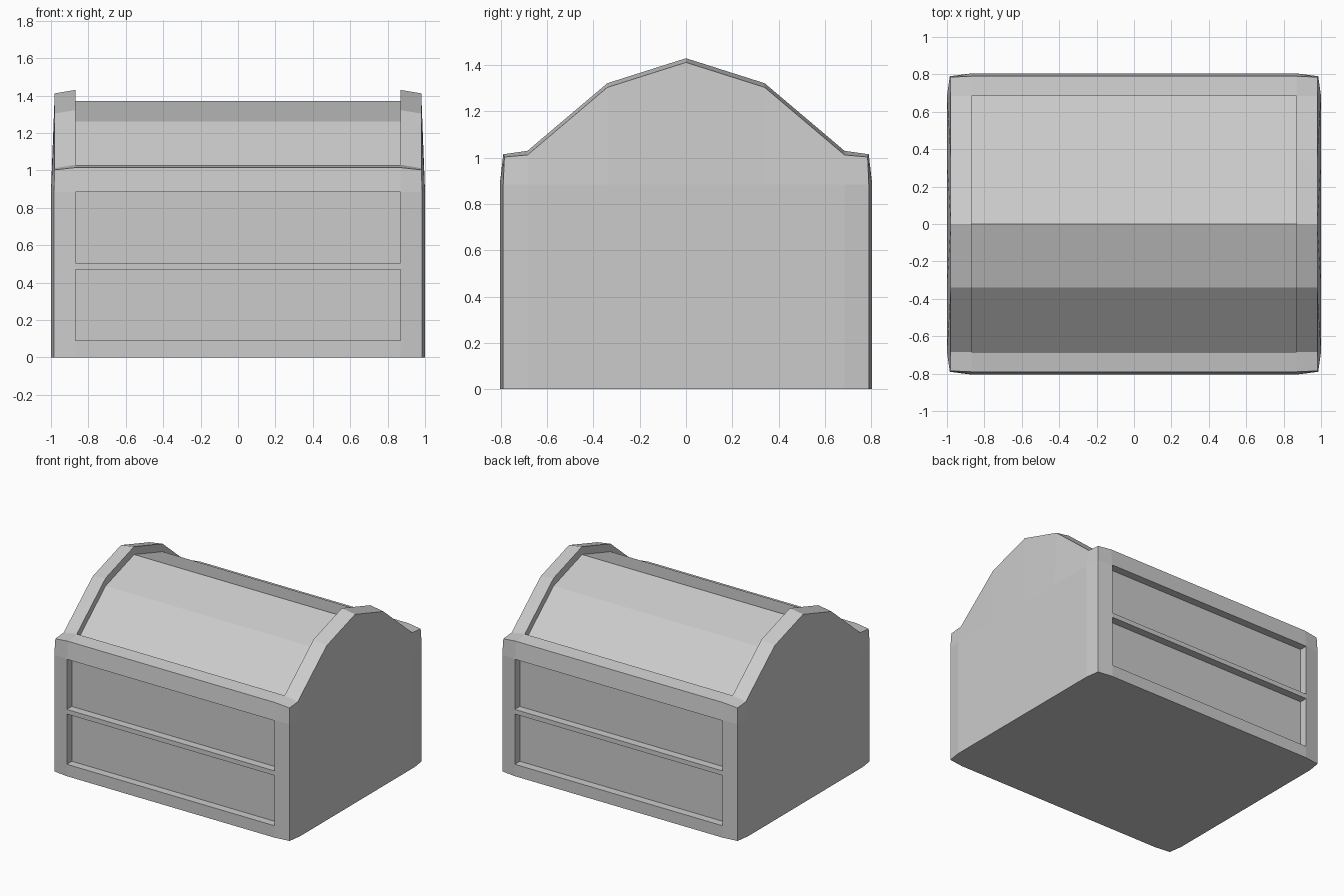
import bpy
import bmesh

cube = bpy.data.objects.get("Cube")
if cube:
    bpy.data.objects.remove(cube, do_unlink=True)

grey = bpy.data.materials.new("light_grey")
grey.use_nodes = True
colour = (0.6, 0.6, 0.6, 1)
grey.diffuse_color = colour
grey.node_tree.nodes["Principled BSDF"].inputs["Base Color"].default_value = colour

RIM_X, END_X, SIDE_X = 0.87, 0.98, 1.0
DEPTH = 0.06
INNER_Y = 0.685

# Half outline (y, z) from the floor up the wall and over the roof
wall = [(0.805, z) for z in (0, 0.09, 0.47, 0.505, 0.885)]
roof = [(0.79, 1.015), (INNER_Y, 1.03), (0.34, 1.322), (0, 1.43)]
outline = wall + roof
SHOULDER = len(wall) - 1

quarter = []  # polygons of one quarter, as coordinate lists


def ring(x, points):
    return [(x, y, z) for y, z in points]


def strip(a, b):
    """Quads between two matching rows of points."""
    for i in range(len(a) - 1):
        quarter.append([a[i], a[i + 1], b[i + 1], b[i]])


def recess(first, last, dy, dz):
    """Sunken panel over the outline points first..last."""
    edge = outline[first:last + 1]
    floor = [(y + dy, z + dz) for y, z in edge]
    strip(ring(0, floor), ring(RIM_X, floor))
    strip(ring(RIM_X, edge), ring(RIM_X, floor))
    for i in (0, -1):
        if edge[i][0] > 0:
            pair = [edge[i], floor[i]]
            strip(ring(0, pair), ring(RIM_X, pair))


# Two long wall panels and the sunken roof
recess(1, 2, -DEPTH, 0)
recess(3, 4, -DEPTH, 0)
recess(6, 8, 0, -DEPTH)

# Frame left flush between the panels
for i in (0, 2, 4, 5):
    strip(ring(0, outline[i:i + 2]), ring(RIM_X, outline[i:i + 2]))

# End band, tapering slightly toward the gable
end = [(0.985, y - 0.015, z) for y, z in wall]
end += [(END_X, 0.785, 1.003)]
end += [(END_X, y, z - 0.018) for y, z in roof[1:]]
strip(ring(RIM_X, outline), end)

# Gable: slanted corner, upper facets and flat centre
shoulder_z = wall[-1][1]
base = (SIDE_X, INNER_Y, 0)
inner = [(SIDE_X, y, shoulder_z) for y in (INNER_Y, 0.34, 0)]
quarter.append(end[:SHOULDER + 1] + [inner[0], base])
quarter.append(end[SHOULDER:SHOULDER + 3] + [inner[0]])
strip(inner, end[SHOULDER + 2:])
quarter.append([(SIDE_X, 0, 0), base] + inner)

# Underside
quarter.append([(0, 0, 0), (SIDE_X, 0, 0), base, end[0],
                (RIM_X, *outline[0]), (0, *outline[0])])

# Reflect the quarter to all four corners and weld
bm = bmesh.new()
for sx in (1, -1):
    for sy in (1, -1):
        for poly in quarter:
            bm.faces.new([bm.verts.new((sx * x, sy * y, z)) for x, y, z in poly])
bmesh.ops.remove_doubles(bm, verts=bm.verts[:], dist=0.0005)
bmesh.ops.recalc_face_normals(bm, faces=bm.faces[:])

mesh = bpy.data.meshes.new("panelled_shell")
bm.to_mesh(mesh)
bm.free()
mesh.materials.append(grey)
shell = bpy.data.objects.new("panelled_shell", mesh)
bpy.context.collection.objects.link(shell)
